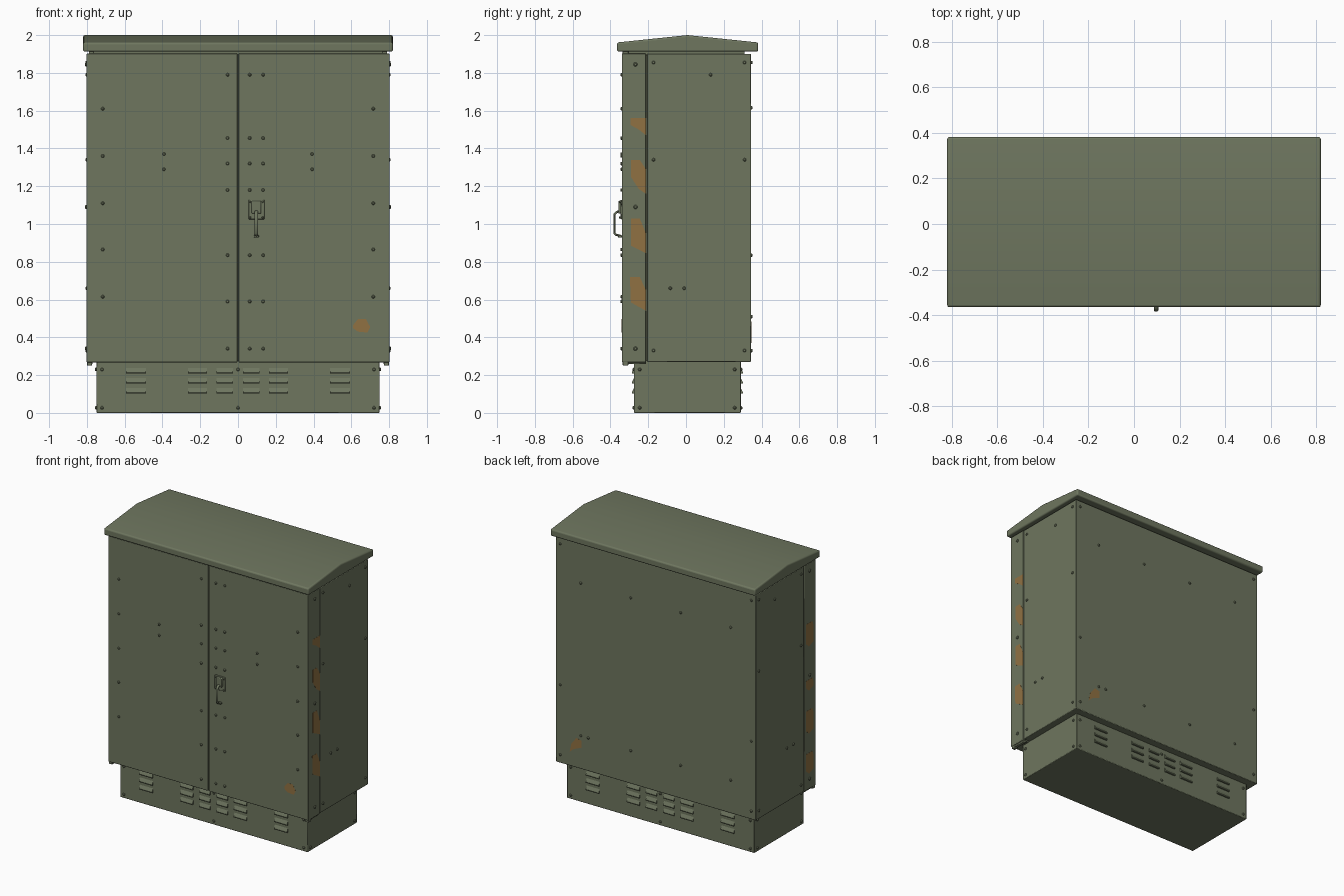
import bpy, bmesh, math
from mathutils import Vector, Matrix

if "Cube" in bpy.data.objects:
    bpy.data.objects.remove(bpy.data.objects["Cube"])


def material(name, col):
    m = bpy.data.materials.new(name)
    m.diffuse_color = (*col, 1)
    m.use_nodes = True
    m.node_tree.nodes["Principled BSDF"].inputs["Base Color"].default_value = m.diffuse_color
    return m


GREEN = material("olive_green_paint", (0.156, 0.181, 0.114))
RUST = material("orange_rust", (0.28, 0.165, 0.055))


def finish(name, bm, mat, bevel=0.0, segments=2):
    bmesh.ops.recalc_face_normals(bm, faces=bm.faces)
    me = bpy.data.meshes.new(name)
    bm.to_mesh(me)
    bm.free()
    ob = bpy.data.objects.new(name, me)
    bpy.context.collection.objects.link(ob)
    me.materials.append(mat)
    if bevel:
        b = ob.modifiers.new("bevel", 'BEVEL')
        b.width, b.segments, b.limit_method = bevel, segments, 'ANGLE'
        b.angle_limit = math.radians(50)
    bpy.ops.object.select_all(action='DESELECT')
    ob.select_set(True)
    bpy.context.view_layer.objects.active = ob
    bpy.ops.object.shade_smooth_by_angle(angle=math.radians(30))
    return ob


def add_prism(bm, pts, offset):
    """Extrude a polygon of 3D points along an offset vector."""
    a = [bm.verts.new(p) for p in pts]
    b = [bm.verts.new(Vector(p) + Vector(offset)) for p in pts]
    bm.faces.new(a)
    bm.faces.new(b[::-1])
    for i in range(len(a)):
        j = (i + 1) % len(a)
        bm.faces.new((a[i], b[i], b[j], a[j]))


def add_box(bm, x, y, z):
    add_prism(bm, [(x[0], y[0], z[0]), (x[1], y[0], z[0]),
                   (x[1], y[1], z[0]), (x[0], y[1], z[0])], (0, 0, z[1] - z[0]))


def box(name, x, y, z, bevel=0.0):
    bm = bmesh.new()
    add_box(bm, x, y, z)
    return finish(name, bm, GREEN, bevel)


def bolts(name, spots, normal, r=0.009):
    """Low domed bolt heads facing along normal."""
    bm = bmesh.new()
    rot = Vector(normal).to_track_quat('Z', 'Y').to_matrix().to_4x4()
    for p in spots:
        for r1, r2, d, h in ((r, r, 0.006, 0.0), (r, r * 0.55, 0.004, 0.005)):
            bmesh.ops.create_cone(bm, cap_ends=True, segments=10, radius1=r1, radius2=r2, depth=d,
                                  matrix=Matrix.Translation(p) @ rot @ Matrix.Translation((0, 0, h)))
    finish(name, bm, GREEN)


def patches(name, polys, place, offset):
    """Thin rust plates; place maps 2D points onto a wall."""
    bm = bmesh.new()
    for poly in polys:
        add_prism(bm, [place(u, z) for u, z in poly], offset)
    finish(name, bm, RUST)


# Plinth, main housing and the neck below the roof
box("plinth", (-0.75, 0.75), (-0.275, 0.29), (0, 0.28), 0.004)
box("housing", (-0.8, 0.8), (-0.207, 0.345), (0.27, 1.9), 0.004)
box("roof_neck", (-0.77, 0.77), (-0.325, 0.31), (1.89, 1.93))
box("door_frame", (-0.785, 0.785), (-0.32, -0.2), (0.275, 1.895))

# Pitched roof
bm = bmesh.new()
add_prism(bm, [(-0.82, y, z) for y, z in ((-0.365, 1.912), (0.382, 1.912), (0.382, 1.961),
                                         (0.008, 2.0), (-0.365, 1.961))], (1.64, 0, 0))
finish("roof", bm, GREEN, 0.01, 3)

# Pair of doors
for s, side in ((-1, "left"), (1, "right")):
    box(side + "_door", sorted((s * 0.002, s * 0.802)), (-0.34, -0.211), (0.268, 1.902), 0.004)
    # hinge feet and top hinge pins
    bm = bmesh.new()
    add_box(bm, sorted((s * 0.772, s * 0.8)), (-0.335, -0.305), (0.25, 0.275))
    add_box(bm, sorted((s * 0.765, s * 0.79)), (-0.335, -0.305), (1.895, 1.916))
    add_box(bm, sorted((s * 0.77, s * 0.795)), (-0.31, -0.212), (0.258, 0.272))
    finish(side + "_door_hinges", bm, GREEN, 0.004)

# Vent louvres on the plinth, front and back
bm = bmesh.new()
for y, d in ((-0.275, -1), (0.29, 1)):
    for cx, w in ((0.54, 0.105), (0.215, 0.1), (0.07, 0.085)):
        for s in (-1, 1):
            for z in (0.102, 0.155, 0.208):
                add_prism(bm, [(s * cx - w / 2, y + d * a, z + b) for a, b in
                               ((-0.005, 0.0), (0.011, 0.0), (0.012, 0.006), (0.0, 0.03), (-0.005, 0.03))],
                          (w, 0, 0))
finish("plinth_louvres", bm, GREEN)

# Bolts on the door fronts
rows = (1.79, 1.455, 1.32, 1.18, 0.835, 0.59, 0.34)
spots = [(x, -0.341, z) for z in rows for x in (-0.055, 0.062, 0.133)]
spots += [(s * 0.716, -0.341, z) for s in (-1, 1) for z in (1.61, 1.36, 1.11, 0.865, 0.615)]
spots += [(s * 0.392, -0.341, z) for s in (-1, 1) for z in (1.37, 1.29)]
bolts("door_bolts", spots, (0, -1, 0))

# Bolts on the side walls
wall = [(y, z) for y in (-0.172, 0.31) for z in (1.855, 1.34, 0.33)]
wall += [(0.13, 1.79), (-0.083, 0.66), (-0.01, 0.66)]
for s, side in ((-1, "left"), (1, "right")):
    bolts(side + "_wall_bolts", [(s * 0.801, y, z) for y, z in wall], (s, 0, 0))
    bolts(side + "_door_edge_bolts", [(s * 0.803, -0.268, z) for z in (1.845, 1.09, 0.34)], (s, 0, 0), 0.011)
    bolts(side + "_plinth_bolts", [(s * 0.751, y, z) for y in (-0.245, 0.258) for z in (0.23, 0.027)], (s, 0, 0))

# Bolts on the back wall and on plinth front and back
spots = [(s * 0.765, 0.346, z) for s in (-1, 1) for z in (1.855, 0.835, 0.33)]
spots += [(x, 0.346, z) for x in (-0.6, -0.2, 0.2, 0.6) for z in (1.615, 0.51)] + [(0.54, 0.346, 0.51)]
bolts("back_wall_bolts", spots, (0, 1, 0))
for y, d in ((-0.276, -1), (0.291, 1)):
    bolts("plinth_front_bolts" if d < 0 else "plinth_back_bolts",
          [(x, y, z) for x in (-0.72, 0, 0.72) for z in (0.23, 0.027)], (0, d, 0))

# Handle: backing plate, lock housing, and bent swing lever
box("handle_plate", (0.055, 0.14), (-0.348, -0.338), (1.025, 1.128), 0.004)
box("handle_housing", (0.072, 0.122), (-0.358, -0.34), (1.055, 1.122), 0.005)
bolts("handle_plate_bolts", [(x, -0.349, z) for x in (0.064, 0.131) for z in (1.035, 1.118)], (0, -1, 0), 0.006)
path = [(-0.35, 1.068), (-0.366, 1.064), (-0.379, 1.05), (-0.379, 0.952), (-0.37, 0.943), (-0.342, 0.936)]
cu = bpy.data.curves.new("handle_lever", 'CURVE')
cu.dimensions = '3D'
cu.bevel_depth, cu.bevel_resolution, cu.use_fill_caps = 0.006, 2, True
sp = cu.splines.new('POLY')
sp.points.add(len(path) - 1)
for pt, (y, z) in zip(sp.points, path):
    pt.co = (0, y, z, 1)
cu.materials.append(GREEN)
lever = bpy.data.objects.new("handle_lever", cu)
lever.location.x = 0.097
lever.scale.x = 1.6
bpy.context.collection.objects.link(lever)
box("handle_grip_end", (0.084, 0.11), (-0.36, -0.339), (0.928, 0.941), 0.003)

# Rust patches on both door edges, the right door and the back wall
patches("right_edge_rust", [
    [(-0.295, 1.56), (-0.212, 1.56), (-0.212, 1.47), (-0.25, 1.5), (-0.295, 1.525)],
    [(-0.292, 1.34), (-0.245, 1.34), (-0.212, 1.29), (-0.212, 1.16), (-0.25, 1.185), (-0.292, 1.25)],
    [(-0.292, 1.03), (-0.245, 1.03), (-0.212, 0.95), (-0.212, 0.845), (-0.292, 0.885)],
    [(-0.297, 0.72), (-0.245, 0.72), (-0.212, 0.65), (-0.212, 0.54), (-0.292, 0.585)]],
    lambda u, z: (0.8, u, z), (0.003, 0, 0))
patches("left_edge_rust", [
    [(-0.225, h), (-0.3, h), (-0.31, h - 0.03), (-0.31, l + 0.02), (-0.26, l), (-0.225, l + 0.03)]
    for h, l in ((1.47, 1.3), (1.06, 0.98), (0.84, 0.67), (0.53, 0.38))],
    lambda u, z: (-0.8, u, z), (-0.003, 0, 0))
patches("door_front_rust", [[(0.61, 0.465), (0.635, 0.497), (0.677, 0.497), (0.7, 0.455),
                             (0.685, 0.425), (0.635, 0.43), (0.61, 0.448)]],
        lambda u, z: (u, -0.338, z), (0, -0.003, 0))
patches("back_wall_rust", [[(0.635, 0.485), (0.595, 0.475), (0.595, 0.425), (0.655, 0.4),
                            (0.69, 0.37), (0.675, 0.435)]],
        lambda u, z: (u, 0.343, z), (0, 0.003, 0))
